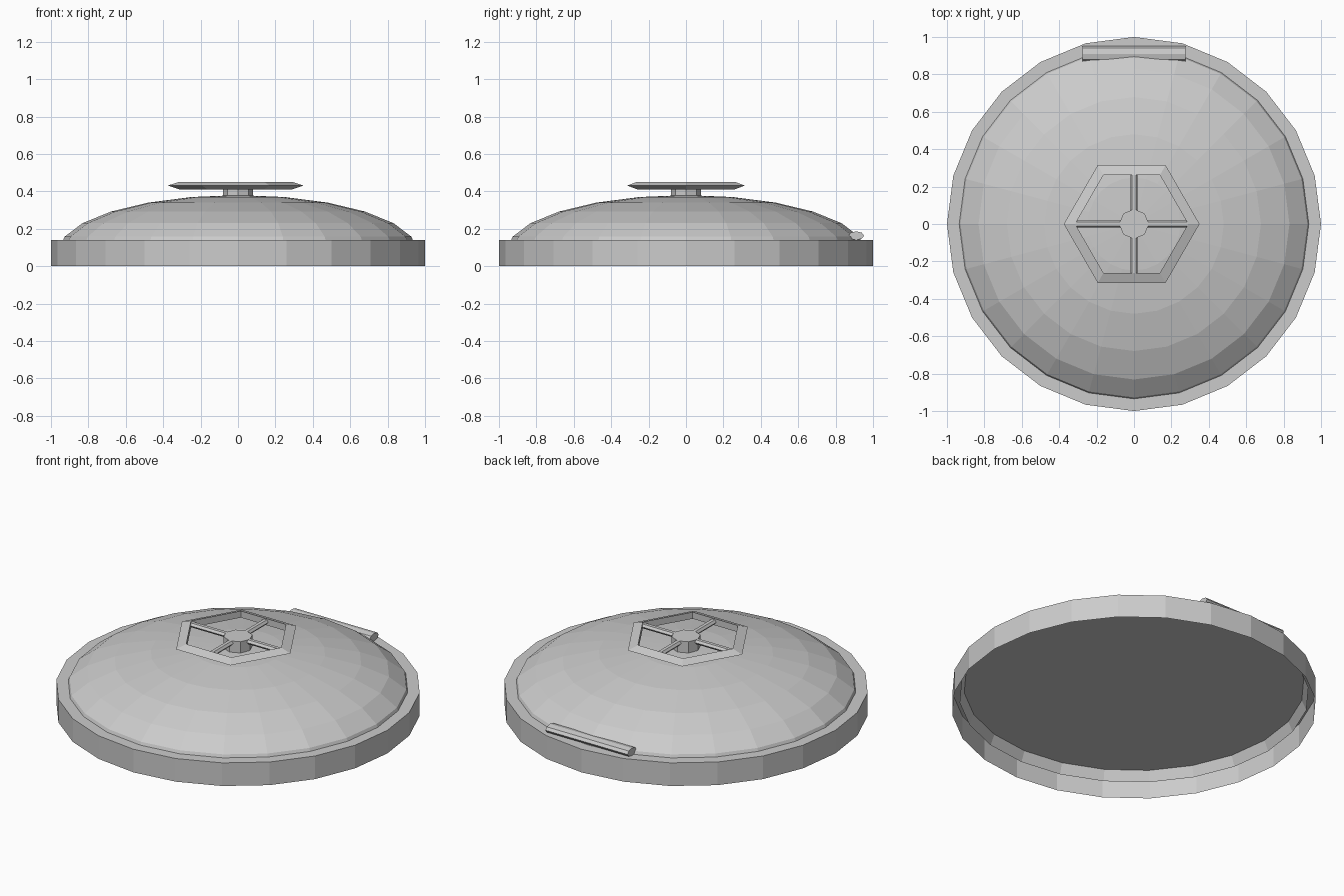
import bpy
from math import sin, cos, radians, pi

if "Cube" in bpy.data.objects:
    bpy.data.objects.remove(bpy.data.objects["Cube"])


def make(name, verts, faces, loc=(0, 0, 0)):
    mesh = bpy.data.meshes.new(name)
    mesh.from_pydata(verts, [], faces)
    mesh.update()
    ob = bpy.data.objects.new(name, mesh)
    ob.location = loc
    bpy.context.collection.objects.link(ob)
    return ob


def revolve(name, profile, sides, closed=False, cap_end=False, loc=(0, 0, 0)):
    """Spin an (r, z) profile, listed bottom to top on its outside, around z."""
    n = len(profile)
    verts = [(r * cos(2 * pi * s / sides), r * sin(2 * pi * s / sides), z)
             for s in range(sides) for r, z in profile]
    faces = []
    for s in range(sides):
        a, b = s * n, (s + 1) % sides * n
        for i in range(n if closed else n - 1):
            j = (i + 1) % n
            faces.append((a + i, b + i, b + j, a + j))
    if cap_end:
        faces.append([s * n + n - 1 for s in range(sides)])
    return make(name, verts, faces, loc)


def rod(name, axis, length, ra, rz, sides, loc):
    """Capped horizontal rod with an elliptical section."""
    verts, faces = [], []
    for s in range(sides):
        t = 2 * pi * s / sides
        for e in (-length / 2, length / 2):
            c = ra * cos(t)
            verts.append((e, c, rz * sin(t)) if axis == 'x' else (-c, e, rz * sin(t)))
    for s in range(sides):
        k = (s + 1) % sides
        faces.append((2 * s, 2 * k, 2 * k + 1, 2 * s + 1))
    faces.append([2 * s for s in reversed(range(sides))])
    faces.append([2 * s + 1 for s in range(sides)])
    return make(name, verts, faces, loc)


# Hatch rim, open underneath
revolve("rim", [(1, 0), (1, 0.14)], 24, cap_end=True)

# Flattened half-sphere lid, its lower edge hanging inside the rim
dome = [(0.96 * cos(radians(a)), 0.08 + 0.30 * sin(radians(a))) for a in range(0, 90, 15)]
lid = revolve("domed_lid", dome + [(0.001, 0.38)], 24, cap_end=True)

# Hinge barrel at the back
rod("hinge", 'x', 0.55, 0.042, 0.023, 8, (0, 0.91, 0.163))

# Wheel hub
revolve("wheel_hub", [(0.08, 0.36), (0.08, 0.445)], 8, cap_end=True)

# Six-sided handwheel with triangular section, and its crossed spokes
wx = -0.0125
revolve("handwheel", [(0.302, 0.411), (0.363, 0.431), (0.302, 0.451)], 6,
        closed=True, loc=(wx, 0, 0))
rod("spoke_across", 'x', 0.61, 0.02, 0.015, 6, (wx, 0, 0.431))
rod("spoke_along", 'y', 0.53, 0.02, 0.015, 6, (0, 0, 0.431))
